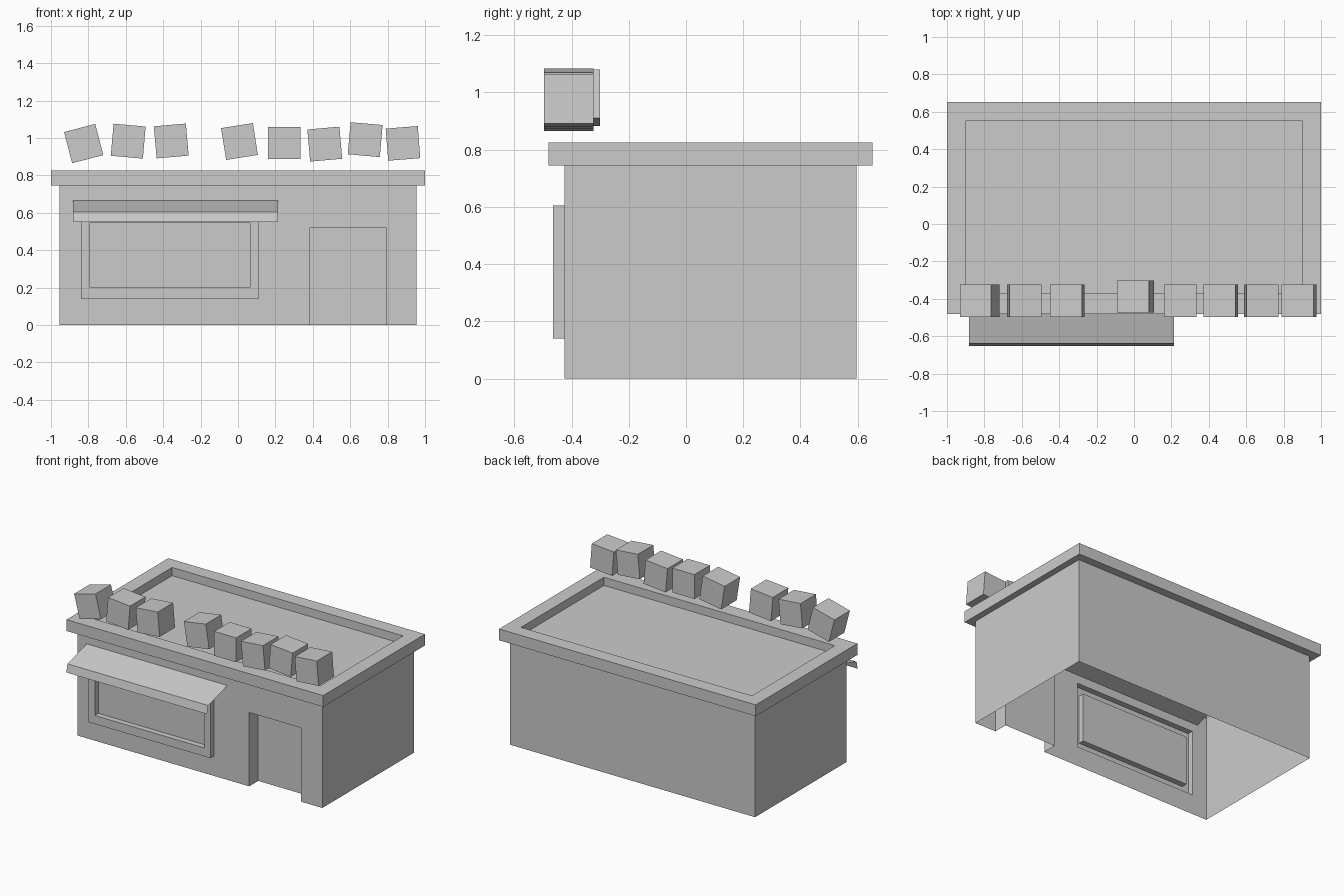
import bpy, bmesh
from math import radians

if "Cube" in bpy.data.objects:
    bpy.data.objects.remove(bpy.data.objects["Cube"])


def finish(bm, name):
    bmesh.ops.remove_doubles(bm, verts=bm.verts, dist=1e-5)
    me = bpy.data.meshes.new(name)
    bm.to_mesh(me)
    bm.free()
    ob = bpy.data.objects.new(name, me)
    bpy.context.collection.objects.link(ob)
    return ob


def quad(bm, *pts):
    return bm.faces.new([bm.verts.new(p) for p in pts])


def bridge(bm, loops, cap=False):
    """Skin successive four-sided loops, optionally closing the last."""
    for a, b in zip(loops, loops[1:]):
        for i in range(4):
            j = (i + 1) % 4
            quad(bm, a[i], a[j], b[j], b[i])
    if cap:
        quad(bm, *loops[-1])


def flat(x, y0, y1, z):
    return [(-x, y0, z), (x, y0, z), (x, y1, z), (-x, y1, z)]


def upright(x0, x1, z0, z1, y):
    return [(x0, y, z0), (x1, y, z0), (x1, y, z1), (x0, y, z1)]


W, F, B, H = 0.955, -0.425, 0.595, 0.745   # half width, front, back, wall height

# Open-bottomed walls: sides and back
bm = bmesh.new()
quad(bm, (W, F, 0), (W, B, 0), (W, B, H), (W, F, H))
quad(bm, (W, B, 0), (-W, B, 0), (-W, B, H), (W, B, H))
quad(bm, (-W, B, 0), (-W, F, 0), (-W, F, H), (-W, B, H))

# Front wall as a grid with window and doorway cells left out
xs = [-W, -0.84, 0.11, 0.385, 0.79, W]
zs = [0, 0.14, 0.52, 0.605, H]
for i in range(5):
    for k in range(4):
        if (i == 1 and k in (1, 2)) or (i == 3 and k < 2):
            continue
        quad(bm, *upright(xs[i], xs[i + 1], zs[k], zs[k + 1], F))

# Window: raised frame with sunken pane
bridge(bm, [upright(-0.84, 0.11, 0.14, 0.605, F),
            upright(-0.84, 0.11, 0.14, 0.605, F - 0.04),
            upright(-0.79, 0.065, 0.20, 0.545, F - 0.04),
            upright(-0.79, 0.065, 0.20, 0.545, F)], cap=True)

# Doorway recess, open at the ground
D = F + 0.10
quad(bm, (0.385, F, 0), (0.385, D, 0), (0.385, D, 0.52), (0.385, F, 0.52))
quad(bm, (0.79, D, 0), (0.79, F, 0), (0.79, F, 0.52), (0.79, D, 0.52))
quad(bm, (0.385, D, 0.52), (0.79, D, 0.52), (0.79, F, 0.52), (0.385, F, 0.52))
quad(bm, *upright(0.385, 0.79, 0, 0.52, D))

# Overhanging roof rim and sunken roof
bridge(bm, [flat(W, F, B, H),
            flat(1.0, -0.48, 0.652, H),
            flat(1.0, -0.48, 0.652, 0.825),
            flat(0.90, -0.372, 0.552, 0.825),
            flat(0.90, -0.372, 0.552, 0.767)], cap=True)
finish(bm, "shop_building")

# Thin awning sheet, running through the wall
bm = bmesh.new()
prof = [(-0.652, 0.55), (-0.638, 0.605), (-0.30, 0.70)]
for (y0, z0), (y1, z1) in zip(prof, prof[1:]):
    quad(bm, (-0.882, y0, z0), (0.215, y0, z0), (0.215, y1, z1), (-0.882, y1, z1))
finish(bm, "awning")

# Tilted sign blocks above the roof edge: x, y, z, tilt
blocks = [(-0.825, -0.41, 0.970, 14.5), (-0.587, -0.41, 0.983, -5),
          (-0.357, -0.41, 0.984, 5), (0.008, -0.387, 0.981, 9),
          (0.247, -0.41, 0.973, 0), (0.464, -0.41, 0.967, 5),
          (0.680, -0.41, 0.991, -5), (0.882, -0.41, 0.971, 4.5)]
for n, (x, y, z, tilt) in enumerate(blocks, 1):
    bm = bmesh.new()
    bmesh.ops.create_cube(bm, size=0.172)
    ob = finish(bm, f"sign_block_{n}")
    ob.location = (x, y, z)
    ob.rotation_euler = (0, -radians(tilt), 0)
